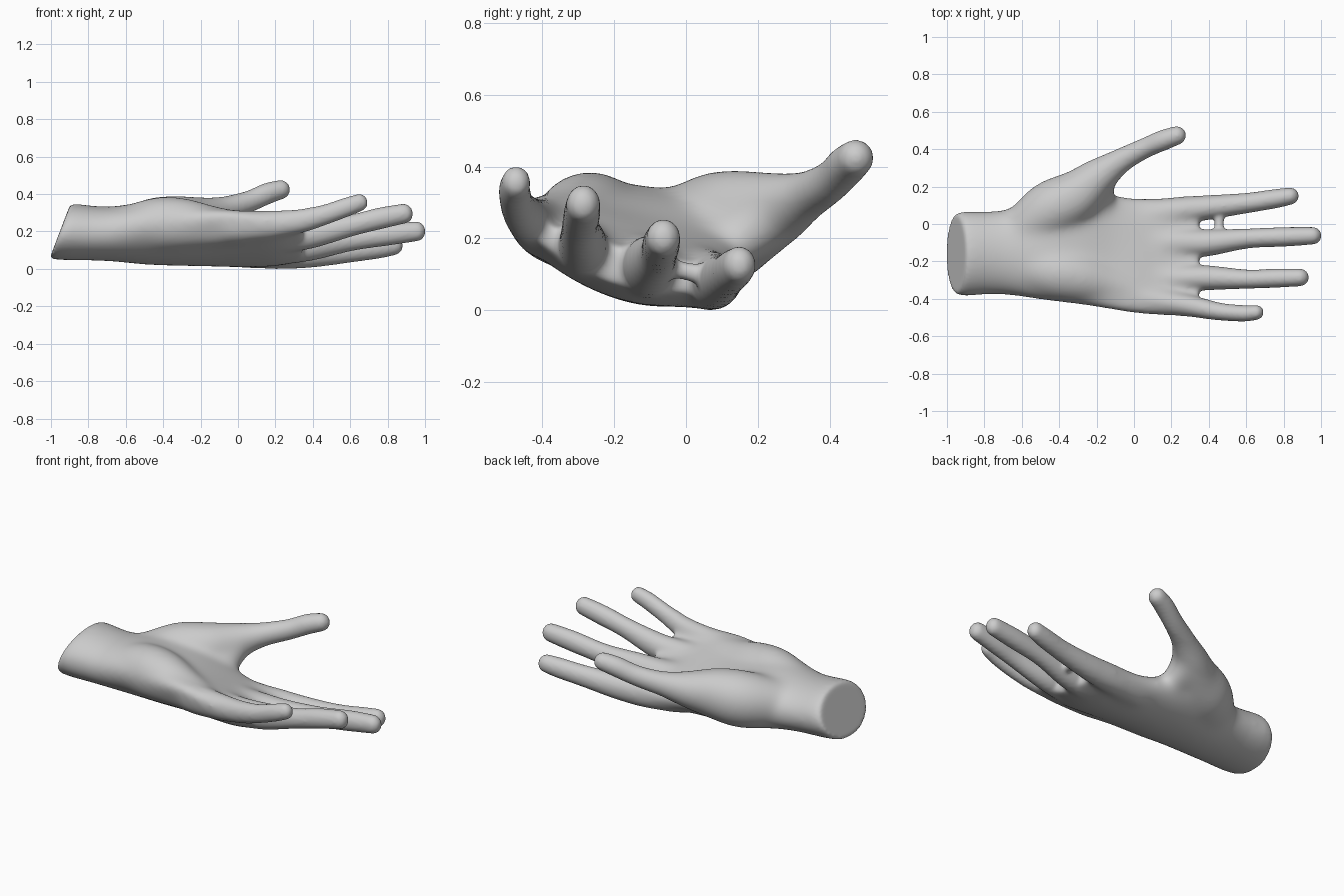
import bpy, bmesh, math
from mathutils import Vector

cube = bpy.data.objects.get("Cube")
if cube:
    bpy.data.objects.remove(cube, do_unlink=True)


def spline(points, steps):
    """Smooth interpolation through tuples of any length."""
    pts = [points[0]] + list(points) + [points[-1]]
    out = []
    for i in range(1, len(pts) - 2):
        for k in range(steps):
            t = k / steps
            out.append([0.5 * (2 * b + (c - a) * t + (2 * a - 5 * b + 4 * c - d) * t ** 2
                               + (3 * b - a - 3 * c + d) * t ** 3)
                        for a, b, c, d in zip(*pts[i - 1:i + 3])])
    return out + [list(points[-1])]


def loft(bm, rings):
    """Skin rings of points into a closed solid."""
    loops = [[bm.verts.new(p) for p in ring] for ring in rings]
    n = len(loops[0])
    for a, b in zip(loops, loops[1:]):
        for j in range(n):
            k = (j + 1) % n
            bm.faces.new((a[j], a[k], b[k], b[j]))
    bm.faces.new(loops[0][::-1])
    bm.faces.new(loops[-1])


def digit(bm, path, deep=1.0):
    """Tapered limb with domed ends; path is x, y, z, radius."""
    pts = spline(path, 6)
    centres = [(Vector(p[:3]), p[3]) for p in pts]
    axis = (centres[-1][0] - centres[-2][0]).normalized()
    tip, r = centres[-1]
    start, r0 = centres[0]
    back = (start - centres[1][0]).normalized()
    dome = [math.radians(a) for a in (20, 40, 60, 75, 86)]
    centres = ([(start + back * r0 * math.sin(a), r0 * math.cos(a)) for a in dome[::-1]] + centres
               + [(tip + axis * r * math.sin(a), r * math.cos(a)) for a in dome])
    rings = []
    for i, (c, rad) in enumerate(centres):
        d = (centres[min(i + 1, len(centres) - 1)][0] - centres[max(i - 1, 0)][0]).normalized()
        side = d.cross(Vector((0, 0, 1))).normalized()
        up = side.cross(d) * deep
        rings.append([c + rad * (side * math.cos(t) + up * math.sin(t))
                      for t in (math.tau * j / 24 for j in range(24))])
    loft(bm, rings)


def palm_ring(x, y0, y1, z, tilt, cup, thick, slant):
    """Cupped oval cross-section."""
    ring = []
    for j in range(40):
        u, s = math.cos(math.tau * j / 40), math.sin(math.tau * j / 40)
        pz = z + tilt * u + cup * u * u + thick * s
        ring.append(Vector((x + slant * (pz - 0.2), (y0 + y1) / 2 + u * (y1 - y0) / 2, pz)))
    return ring


bm = bmesh.new()

# Wrist and palm: x, y range, height, tilt, cup, half thickness, slant
palm = [
    (-0.96, -0.34, 0.03, 0.205, 0, 0, 0.125, 0.38),
    (-0.93, -0.378, 0.065, 0.205, 0, 0, 0.148, 0.35),
    (-0.70, -0.378, 0.08, 0.193, -0.01, 0, 0.146, 0),
    (-0.50, -0.405, 0.14, 0.193, -0.03, 0.02, 0.163, 0),
    (-0.30, -0.43, 0.19, 0.175, -0.035, 0.05, 0.152, 0),
    (-0.12, -0.46, 0.16, 0.155, -0.07, 0.06, 0.128, 0),
    (0.02, -0.48, 0.145, 0.141, -0.085, 0.06, 0.112, 0),
    (0.20, -0.49, 0.145, 0.121, -0.08, 0.06, 0.085, 0),
    (0.34, -0.45, 0.125, 0.123, -0.075, 0.05, 0.055, 0),
]
loft(bm, [palm_ring(*s) for s in spline(palm, 5)])

# Thumb with its fleshy base
digit(bm, [(-0.62, -0.05, 0.195, 0.125), (-0.46, 0.072, 0.225, 0.157), (-0.32, 0.148, 0.254, 0.144),
           (-0.20, 0.25, 0.287, 0.106), (-0.08, 0.335, 0.325, 0.07), (0.05, 0.405, 0.365, 0.056),
           (0.15, 0.45, 0.408, 0.055), (0.223, 0.476, 0.43, 0.05)], 1.03)
# Web between thumb and palm
digit(bm, [(-0.24, 0.0, 0.18, 0.09), (-0.195, 0.12, 0.19, 0.08), (-0.185, 0.21, 0.24, 0.08)])
# Heel of the palm
digit(bm, [(-0.60, -0.22, 0.21, 0.13), (-0.44, -0.255, 0.24, 0.15), (-0.30, -0.28, 0.242, 0.145),
           (-0.14, -0.32, 0.23, 0.115), (0.02, -0.37, 0.222, 0.09)])
# Index finger
digit(bm, [(0.0, 0.04, 0.10, 0.08), (0.20, 0.07, 0.088, 0.078), (0.40, 0.092, 0.088, 0.065),
           (0.60, 0.115, 0.102, 0.054), (0.75, 0.138, 0.12, 0.051), (0.83, 0.152, 0.132, 0.046)], 1.13)
# Middle finger
digit(bm, [(0.0, -0.11, 0.125, 0.085), (0.20, -0.10, 0.122, 0.085), (0.38, -0.098, 0.132, 0.073),
           (0.60, -0.075, 0.162, 0.053), (0.80, -0.066, 0.19, 0.052), (0.95, -0.06, 0.207, 0.047)], 1.13)
# Ring finger
digit(bm, [(0.0, -0.28, 0.18, 0.075), (0.20, -0.288, 0.175, 0.076), (0.38, -0.285, 0.19, 0.067),
           (0.60, -0.292, 0.238, 0.051), (0.75, -0.287, 0.275, 0.051), (0.883, -0.283, 0.302, 0.047)], 1.13)
# Little finger
digit(bm, [(-0.05, -0.385, 0.23, 0.078), (0.12, -0.41, 0.238, 0.073), (0.30, -0.437, 0.257, 0.059),
           (0.45, -0.465, 0.293, 0.047), (0.58, -0.475, 0.338, 0.044), (0.648, -0.47, 0.362, 0.04)], 1.15)
# Small web between index and middle fingers
digit(bm, [(0.45, -0.07, 0.125, 0.035), (0.45, 0.0, 0.115, 0.025), (0.45, 0.07, 0.10, 0.035)])

bmesh.ops.recalc_face_normals(bm, faces=bm.faces[:])
mesh = bpy.data.meshes.new("hand")
bm.to_mesh(mesh)
bm.free()
hand = bpy.data.objects.new("hand", mesh)
bpy.context.collection.objects.link(hand)

# Fuse the parts into one skin
remesh = hand.modifiers.new("fuse", 'REMESH')
remesh.mode = 'VOXEL'
remesh.voxel_size = 0.01
soften = hand.modifiers.new("soften", 'SMOOTH')
soften.factor = 0.5
soften.iterations = 6
deps = bpy.context.evaluated_depsgraph_get()
skin = bpy.data.meshes.new_from_object(hand.evaluated_get(deps))
hand.modifiers.clear()
hand.data = skin

# Relax the palm, fading out towards the fingers, thumb and wrist cut
bm = bmesh.new()
bm.from_mesh(skin)
for i in range(60):
    fade = i / 60
    soft = [v for v in bm.verts
            if -0.9 + 0.1 * fade < v.co.x < 0.38 - 0.25 * fade and v.co.y < 0.4 - 0.12 * fade]
    bmesh.ops.smooth_vert(bm, verts=soft, factor=0.5,
                          use_axis_x=True, use_axis_y=True, use_axis_z=True)

# Centre and rest on the ground
for axis in range(3):
    values = [v.co[axis] for v in bm.verts]
    shift = min(values) if axis == 2 else (min(values) + max(values)) / 2
    for v in bm.verts:
        v.co[axis] -= shift
bm.to_mesh(skin)
bm.free()

# Single plain grey
grey = bpy.data.materials.new("plain grey")
grey.use_nodes = True
colour = (0.6, 0.6, 0.6, 1)
grey.diffuse_color = colour
grey.node_tree.nodes["Principled BSDF"].inputs["Base Color"].default_value = colour
skin.materials.clear()
skin.materials.append(grey)
for p in skin.polygons:
    p.use_smooth = True
    p.material_index = 0
